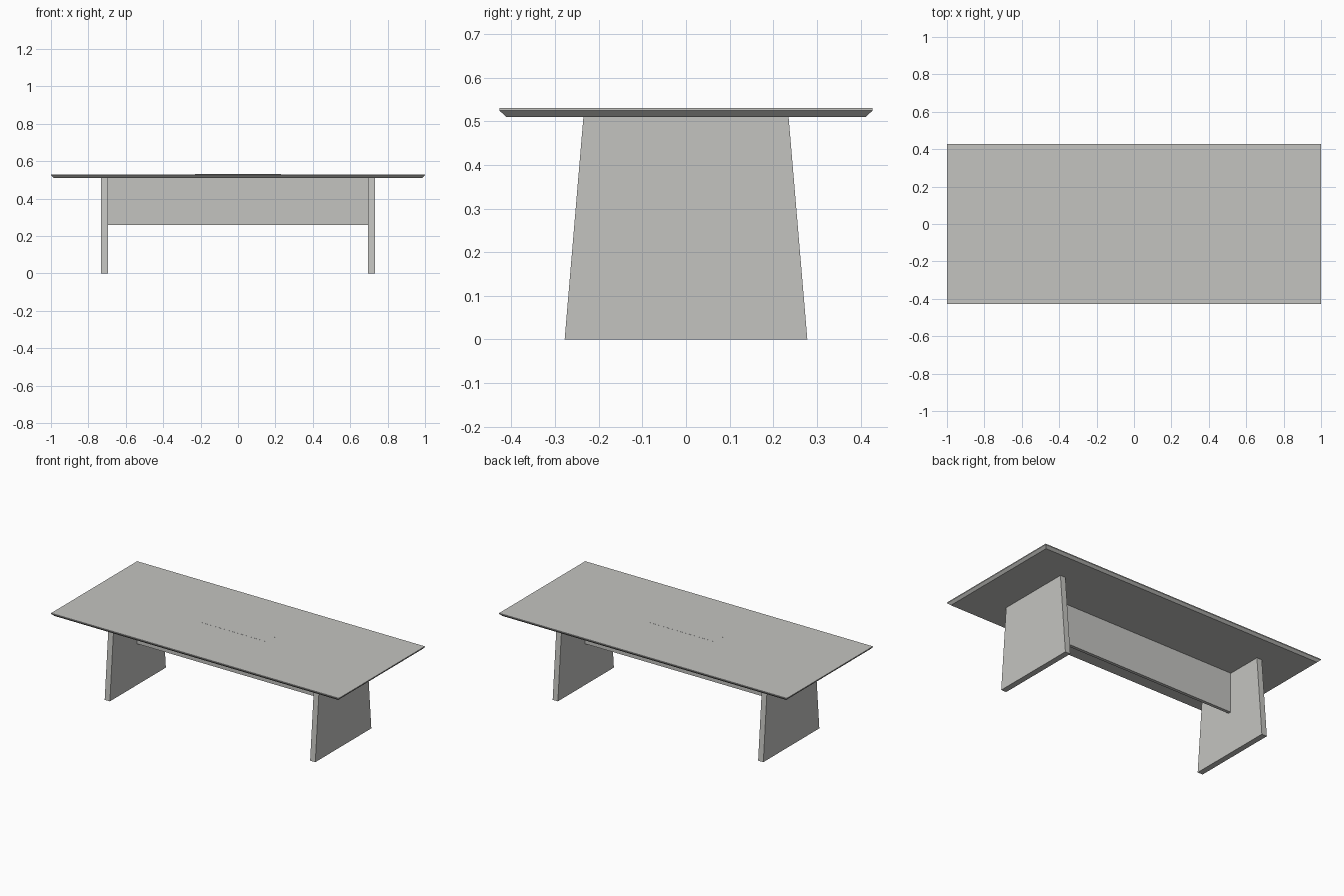
import bpy
import bmesh

cube = bpy.data.objects.get("Cube")
if cube:
    bpy.data.objects.remove(cube, do_unlink=True)

# One warm grey finish for the whole table
grey = bpy.data.materials.new("warm_grey")
grey.use_nodes = True
colour = (0.55, 0.55, 0.53, 1.0)
grey.diffuse_color = colour
grey.node_tree.nodes["Principled BSDF"].inputs["Base Color"].default_value = colour


def stacked_rects(name, layers, centre_x=0.0):
    """Closed solid through rectangles given as (half_x, half_y, z), bottom to top."""
    bm = bmesh.new()
    rings = [[bm.verts.new((centre_x + sx * hx, sy * hy, z))
              for sx, sy in ((-1, -1), (1, -1), (1, 1), (-1, 1))]
             for hx, hy, z in layers]
    bm.faces.new(rings[0][::-1])
    bm.faces.new(rings[-1])
    for low, high in zip(rings, rings[1:]):
        for i in range(4):
            j = (i + 1) % 4
            bm.faces.new((low[i], low[j], high[j], high[i]))
    mesh = bpy.data.meshes.new(name)
    bm.to_mesh(mesh)
    bm.free()
    mesh.materials.append(grey)
    obj = bpy.data.objects.new(name, mesh)
    bpy.context.collection.objects.link(obj)
    return obj


TOP, UNDERSIDE = 0.53, 0.51

# Table top with a bevelled lower edge
stacked_rects("table_top", [(0.985, 0.412, UNDERSIDE),
                            (1.0, 0.427, 0.524),
                            (1.0, 0.427, TOP)])

# Nearly flush cable flap in the middle of the top
stacked_rects("cable_flap", [(0.23, 0.04, TOP - 0.004),
                             (0.23, 0.04, TOP + 0.0005)])

# Tapered slab legs
for side, x in (("left", 0.714), ("right", -0.714)):
    stacked_rects(side + "_leg", [(0.018, 0.278, 0.0),
                                  (0.018, 0.235, UNDERSIDE)], x)

# Thin panel between the legs
stacked_rects("modesty_panel", [(0.694, 0.01, 0.26),
                                (0.694, 0.01, UNDERSIDE)])
